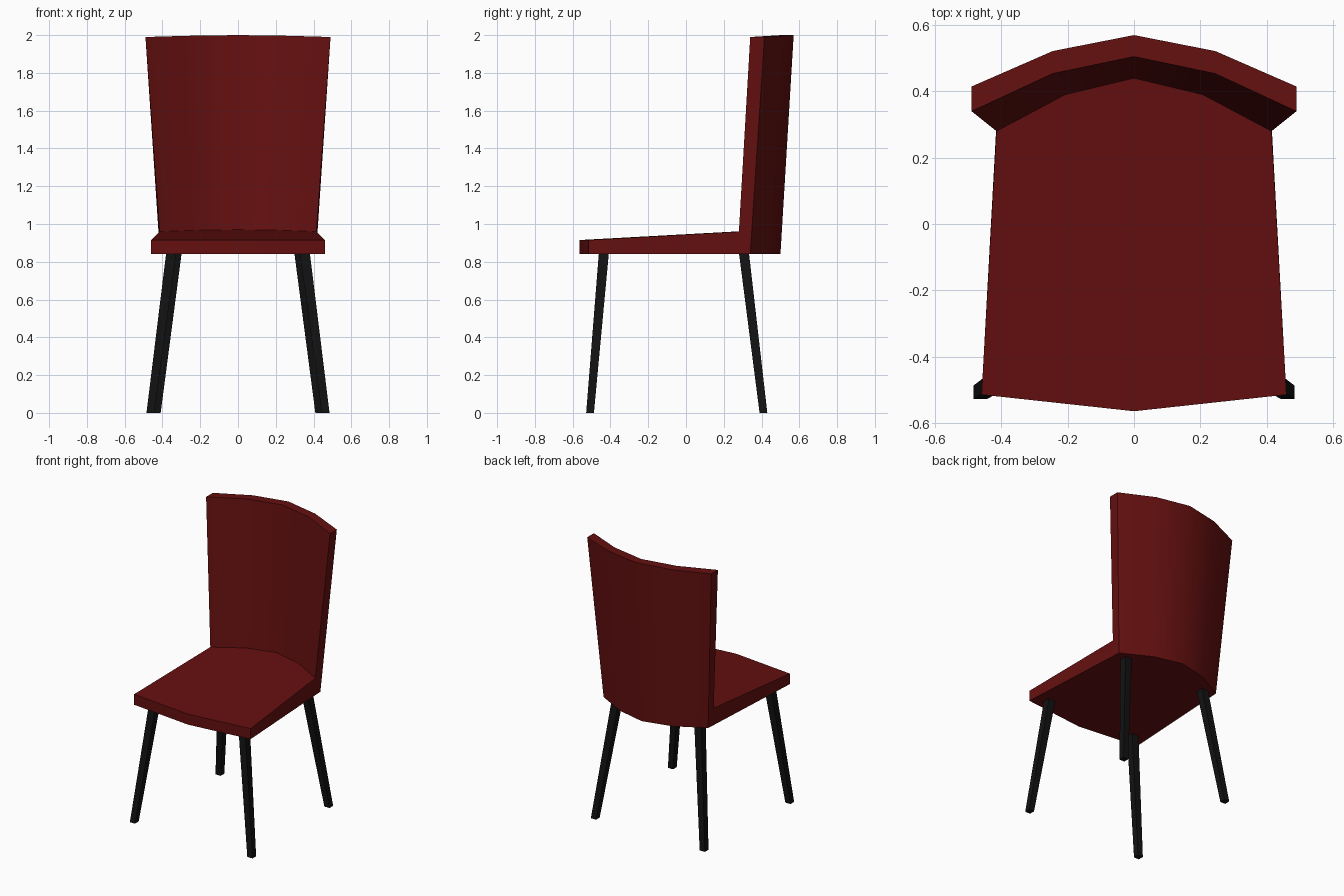
import bpy, bmesh, math

if "Cube" in bpy.data.objects:
    bpy.data.objects.remove(bpy.data.objects["Cube"])


def material(name, rgb):
    m = bpy.data.materials.new(name)
    m.diffuse_color = (*rgb, 1)
    m.use_nodes = True
    m.node_tree.nodes["Principled BSDF"].inputs["Base Color"].default_value = m.diffuse_color
    return m


def add_object(name, bm, mat):
    bmesh.ops.recalc_face_normals(bm, faces=bm.faces)
    mesh = bpy.data.meshes.new(name)
    bm.to_mesh(mesh)
    bm.free()
    mesh.materials.append(mat)
    ob = bpy.data.objects.new(name, mesh)
    bpy.context.collection.objects.link(ob)
    return ob


red = material("red_upholstery", (0.13, 0.005, 0.005))
black = material("black_wood", (0.006, 0.006, 0.006))

# Seat and curved back: an L-shaped side profile lofted across five columns
# profile rows: half width, y at the side, z at the side, y bulge, z rise
PROFILE = [
    (0.46, -0.515, 0.84, -0.05, 0.0),    # seat front, bottom
    (0.46, -0.515, 0.915, -0.05, 0.0),   # seat front, top
    (0.415, 0.28, 0.96, 0.16, 0.01),     # crease
    (0.49, 0.34, 1.99, 0.165, 0.01),     # back top, inner
    (0.49, 0.415, 1.99, 0.155, 0.01),    # back top, outer
    (0.413, 0.34, 0.84, 0.16, 0.0),      # back bottom
]
bm = bmesh.new()
columns = []
for i in range(-2, 3):
    col = []
    for w, y, z, bulge, rise in PROFILE:
        straight = bulge < 0
        k = (1, 0.5 if straight else 0.69, 0)[abs(i)] if i else 1
        k = {0: 1, 1: 0.5 if straight else 0.69, 2: 0}[abs(i)]
        col.append(bm.verts.new((w * i / 2, y + bulge * k, z + rise * k)))
    columns.append(col)
for a, b in zip(columns, columns[1:]):
    for j in range(6):
        n = (j + 1) % 6
        bm.faces.new((a[j], a[n], b[n], b[j]))
for col in (columns[0], columns[-1]):
    bm.faces.new((col[0], col[1], col[2], col[5]))
    bm.faces.new((col[2], col[3], col[4], col[5]))
seat = add_object("seat_and_back", bm, red)
bpy.context.view_layer.objects.active = seat
seat.select_set(True)
bpy.ops.object.shade_smooth_by_angle(angle=math.radians(30))
seat.select_set(False)


# Splayed, tapered square legs
def leg(name, foot, top):
    bm = bmesh.new()
    bmesh.ops.create_cube(bm, size=1)
    for v in bm.verts:
        (x, y), size, z = (top, 0.053, 0.845) if v.co.z > 0 else (foot, 0.041, 0)
        v.co = (x + v.co.x * size, y + v.co.y * size, z)
    add_object(name, bm, black)


for side, s in (("left", -1), ("right", 1)):
    leg("front_leg_" + side, (s * 0.464, -0.508), (s * 0.354, -0.435))
    leg("rear_leg_" + side, (s * 0.43, 0.41), (s * 0.325, 0.307))
